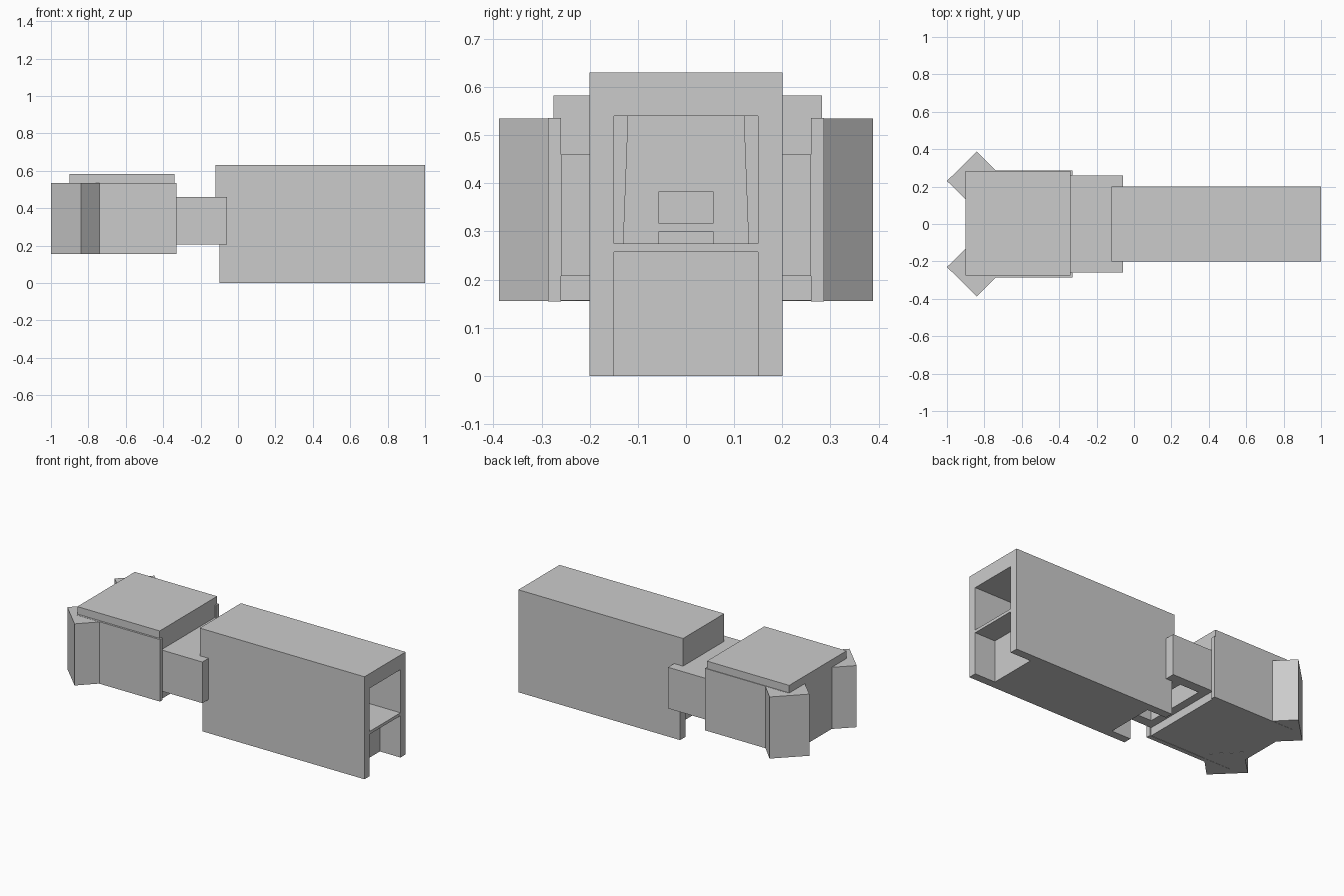
import bpy, bmesh
from math import pi

if "Cube" in bpy.data.objects:
    bpy.data.objects.remove(bpy.data.objects["Cube"])


def prism(name, pts, lo, hi, axis="z"):
    """Extrude a polygon along z (points are x,y) or along x (points are y,z)."""
    bm = bmesh.new()
    co = (lambda p: (p[0], p[1], lo)) if axis == "z" else (lambda p: (lo, p[0], p[1]))
    f = bm.faces.new([bm.verts.new(co(p)) for p in pts])
    ext = bmesh.ops.extrude_face_region(bm, geom=[f])
    d = (0, 0, hi - lo) if axis == "z" else (hi - lo, 0, 0)
    bmesh.ops.translate(bm, vec=d, verts=[v for v in ext["geom"] if isinstance(v, bmesh.types.BMVert)])
    bmesh.ops.recalc_face_normals(bm, faces=bm.faces)
    me = bpy.data.meshes.new(name)
    bm.to_mesh(me)
    bm.free()
    ob = bpy.data.objects.new(name, me)
    bpy.context.collection.objects.link(ob)
    return ob


def box(name, x, y, z):
    return prism(name, [(x[0], y[0]), (x[1], y[0]), (x[1], y[1]), (x[0], y[1])], *z)


# Long body: upside-down channel with an inner shelf
prism("body_shell", [(-.2, 0), (-.15, 0), (-.15, .54), (.15, .54), (.15, 0),
                     (.2, 0), (.2, .63), (-.2, .63)], -.10, 1, "x")
box("body_shelf", (-.10, 1), (-.15, .15), (.257, .275))
box("body_lower_fill", (.03, .86), (-.15, .15), (0, .257))
box("body_end_plate", (-.12, -.10), (-.2, .2), (.46, .63))

# Tapered block deep inside the upper tunnel, with a small stepped lug
prism("inner_block", [(-.131, .275), (.131, .275), (.121, .54), (-.121, .54)], .1, .4, "x")
box("inner_lug", (.4, .46), (-.057, .057), (.317, .383))
box("inner_lug_base", (.4, .48), (-.057, .057), (.275, .30))

# Connector: top deck, cross bars and two arms gripping the body
box("connector_deck", (-.34, -.10), (-.2, .2), (.41, .46))
box("connector_bar_inner", (-.34, -.29), (-.2, .2), (.207, .41))
box("connector_bar_outer", (-.16, -.10), (-.2, .2), (.207, .41))

# Head block with its raised top
box("head_block", (-.9, -.34), (-.275, .283), (.157, .582))

# Mirrored side parts: arms, side plates and diagonal corner bumpers
for s, side in ((-1, "front"), (1, "back")):
    def span(a, b):
        return sorted((s * a, s * b))
    box(f"connector_arm_{side}", (-.34, -.06), span(.2, .26), (.207, .46))
    box(f"head_side_plate_{side}", (-.895, -.33), span(.26, .287), (.155, .536))
    prism(f"corner_bumper_{side}", [(-1, s * .23), (-.84, s * .388),
                                    (-.685, s * .23), (-.84, s * .072)], .156, .535)
